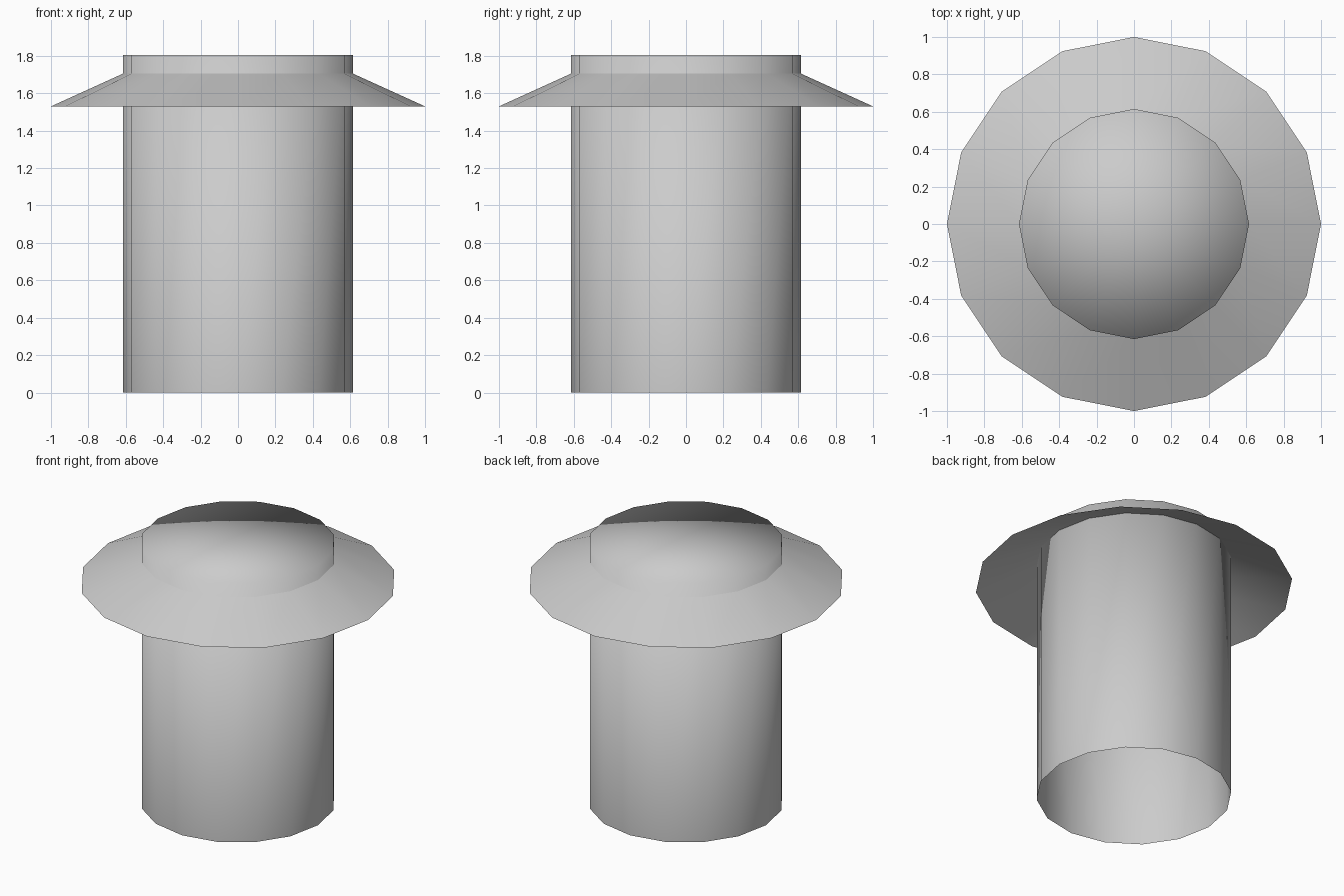
import bpy
import bmesh
from math import cos, sin, tau

SIDES = 16
TUBE_RADIUS = 0.615
TUBE_HEIGHT = 1.805
SKIRT_TOP = 1.705
SKIRT_BOTTOM = 1.53

cube = bpy.data.objects.get("Cube")
if cube:
    bpy.data.objects.remove(cube, do_unlink=True)

# Single light grey material
grey = bpy.data.materials.new("light_grey")
grey.use_nodes = True
colour = (0.6, 0.6, 0.6, 1.0)
grey.diffuse_color = colour
for node in grey.node_tree.nodes:
    if node.type == "BSDF_PRINCIPLED":
        node.inputs["Base Color"].default_value = colour


def ring(bm, radius, z):
    angles = [tau * i / SIDES for i in range(SIDES)]
    return [bm.verts.new((radius * cos(a), radius * sin(a), z)) for a in angles]


def make_shell(name, lower, upper, capped=False):
    """Thin wall between two (radius, z) rings, with an optional fan cap."""
    bm = bmesh.new()
    low, high = ring(bm, *lower), ring(bm, *upper)
    centre = bm.verts.new((0, 0, upper[1])) if capped else None
    for i in range(SIDES):
        j = (i + 1) % SIDES
        bm.faces.new((low[i], low[j], high[j], high[i]))
        if capped:
            bm.faces.new((high[i], high[j], centre))
    for face in bm.faces:
        face.smooth = True
    mesh = bpy.data.meshes.new(name)
    bm.to_mesh(mesh)
    bm.free()
    mesh.materials.append(grey)
    obj = bpy.data.objects.new(name, mesh)
    bpy.context.collection.objects.link(obj)
    return obj


# Pipe: open at the bottom, closed at the top, softly shaded over the rim
make_shell("pipe", (TUBE_RADIUS, 0), (TUBE_RADIUS, TUBE_HEIGHT), capped=True)

# Sloping skirt around the pipe, open underneath
make_shell("skirt", (1.0, SKIRT_BOTTOM), (TUBE_RADIUS, SKIRT_TOP))
